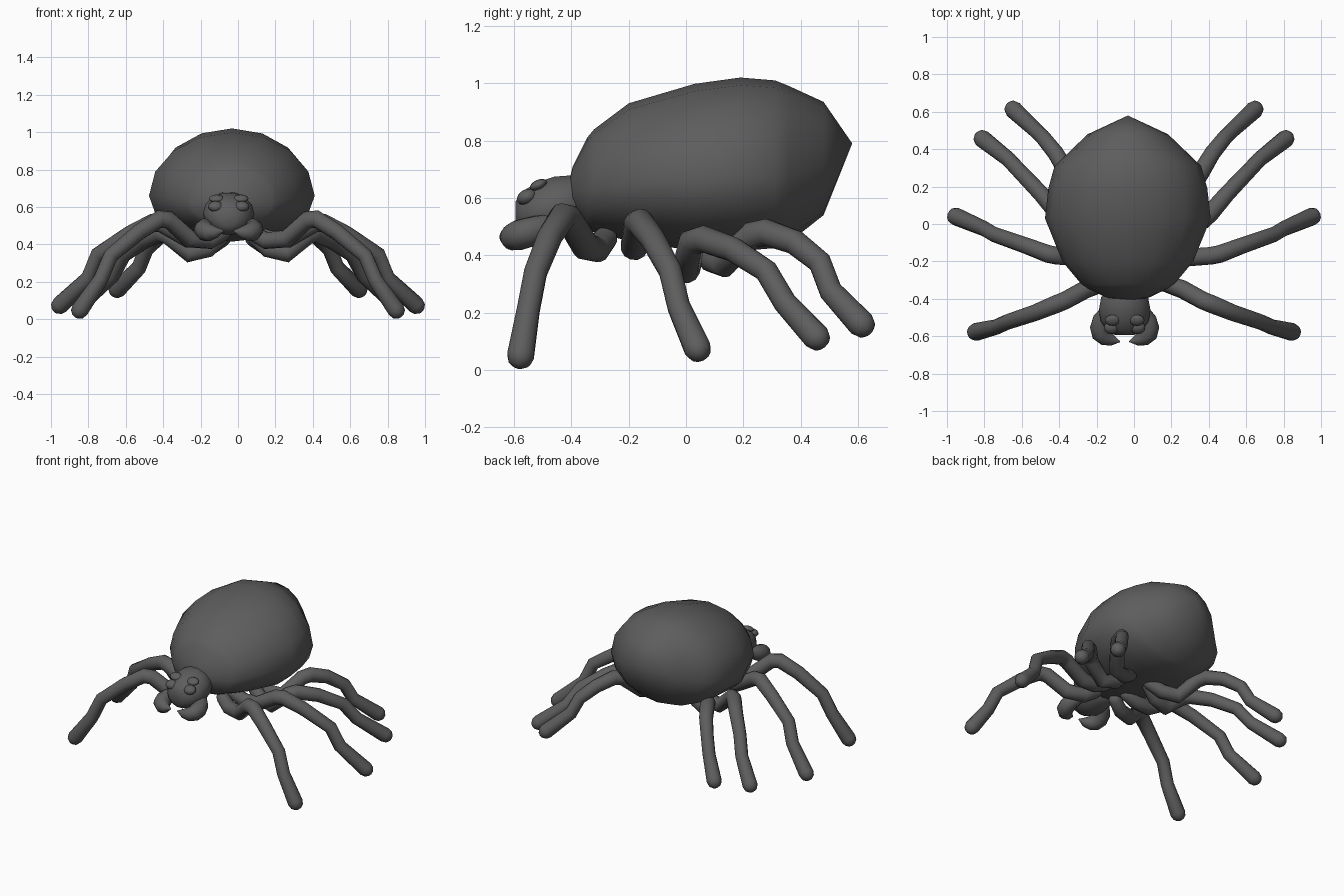
import bpy, bmesh, math
from mathutils import Vector, Matrix

if "Cube" in bpy.data.objects:
    bpy.data.objects.remove(bpy.data.objects["Cube"])

grey = bpy.data.materials.new("dark grey")
grey.diffuse_color = (0.11, 0.11, 0.11, 1)
grey.use_nodes = True
grey.node_tree.nodes["Principled BSDF"].inputs["Base Color"].default_value = grey.diffuse_color


def finish(name, bm):
    bmesh.ops.recalc_face_normals(bm, faces=bm.faces[:])
    for f in bm.faces:
        f.smooth = True
    me = bpy.data.meshes.new(name)
    bm.to_mesh(me)
    bm.free()
    me.materials.append(grey)
    ob = bpy.data.objects.new(name, me)
    bpy.context.collection.objects.link(ob)
    return ob


def skin(name, rings):
    """Bridge equal-sized rings of points and close both ends."""
    bm = bmesh.new()
    loops = [[bm.verts.new(p) for p in ring] for ring in rings]
    n = len(loops[0])
    for a, b in zip(loops, loops[1:]):
        for i in range(n):
            j = (i + 1) % n
            bm.faces.new((a[i], a[j], b[j], b[i]))
    for loop in (loops[0], loops[-1]):
        c = bm.verts.new(sum((v.co for v in loop), Vector()) / n)
        for i in range(n):
            bm.faces.new((loop[i], loop[(i + 1) % n], c))
    bmesh.ops.remove_doubles(bm, verts=bm.verts[:], dist=0.0005)
    return finish(name, bm)


def limb(name, path, radii, sides=12):
    """Round tube along a path with domed ends."""
    pts, rad = [Vector(p) for p in path], list(radii)
    d0, d1 = (pts[0] - pts[1]).normalized(), (pts[-1] - pts[-2]).normalized()
    r0, r1 = rad[0], rad[-1]
    for t in (35, 65, 85):
        s, c = math.sin(math.radians(t)), math.cos(math.radians(t))
        pts.insert(0, Vector(path[0]) + d0 * r0 * s)
        rad.insert(0, r0 * c)
        pts.append(Vector(path[-1]) + d1 * r1 * s)
        rad.append(r1 * c)
    rings, side = [], None
    for i, p in enumerate(pts):
        a = (p - pts[max(i - 1, 0)]).normalized()
        b = (pts[min(i + 1, len(pts) - 1)] - p).normalized()
        t = (a + b).normalized()
        if side is None:
            side = t.orthogonal()
        side = (side - t * side.dot(t)).normalized()
        up = t.cross(side)
        rings.append([p + (side * math.cos(k * math.tau / sides) + up * math.sin(k * math.tau / sides)) * rad[i]
                      for k in range(sides)])
    return skin(name, rings)


def ball(name, loc, size, tilt=0.0, u=16, v=10):
    bm = bmesh.new()
    m = Matrix.Translation(loc) @ Matrix.Rotation(tilt, 4, 'X') @ Matrix.Diagonal((*size, 1))
    bmesh.ops.create_uvsphere(bm, u_segments=u, v_segments=v, radius=1, matrix=m)
    return finish(name, bm)


# Abdomen: 16-sided sections (y, top, bottom, half width) closing to a point at each end
sections = [(-0.412, 0.64, 0.64, 0), (-0.395, 0.71, 0.56, 0.11), (-0.345, 0.81, 0.49, 0.215),
            (-0.32, 0.84, 0.48, 0.25), (-0.2, 0.93, 0.45, 0.35), (0.03, 0.998, 0.415, 0.443),
            (0.19, 1.02, 0.415, 0.425), (0.31, 1.01, 0.425, 0.392), (0.36, 0.99, 0.445, 0.34),
            (0.48, 0.935, 0.54, 0.215), (0.58, 0.79, 0.79, 0)]
rings = []
for y, top, bottom, w in sections:
    mid = (top + bottom) / 2 - 0.08 * (top - bottom)
    ring = []
    for k in range(16):
        a = k * math.tau / 16
        s = math.sin(a)
        ring.append((-0.033 + w * math.cos(a), y, mid + s * (top - mid if s > 0 else mid - bottom)))
    rings.append(ring)
skin("abdomen", rings)

# Head: sections (y, top, bottom, half width), blunt at the back
HX = -0.05
head = [(-0.36, 0.672, 0.50, 0.10), (-0.39, 0.682, 0.475, 0.125), (-0.46, 0.677, 0.45, 0.138),
        (-0.52, 0.657, 0.45, 0.128), (-0.57, 0.625, 0.465, 0.092), (-0.594, 0.59, 0.495, 0.05)]
skin("head", [[(HX + w * math.cos(k * math.tau / 14), y,
                (t + b) / 2 + (t - b) / 2 * math.sin(k * math.tau / 14)) for k in range(14)]
              for y, t, b, w in head])

# Eyes and curved fangs
for side, s in (("left", -1), ("right", 1)):
    ball(side + "_main_eye", (HX + s * 0.07, -0.555, 0.603), (0.041, 0.036, 0.027), math.radians(25), 12, 8)
    ball(side + "_upper_eye", (HX + s * 0.065, -0.515, 0.645), (0.041, 0.032, 0.018), math.radians(25), 12, 8)
    limb(side + "_fang",
         [(HX + s * x, y, z) for x, y, z in
          ((0.10, -0.47, 0.51), (0.125, -0.51, 0.495), (0.133, -0.55, 0.48), (0.125, -0.585, 0.47),
           (0.10, -0.608, 0.463), (0.065, -0.622, 0.465), (0.03, -0.628, 0.472))],
         (0.035, 0.046, 0.053, 0.053, 0.046, 0.03, 0.006))

# Legs: hip, sag, knee, thigh, shin joint and foot, mirrored left and right
legs = {
    "front": [(0.08, -0.28, 0.46), (0.15, -0.31, 0.42), (0.26, -0.35, 0.43), (0.37, -0.41, 0.53),
              (0.42, -0.43, 0.535), (0.53, -0.475, 0.465), (0.68, -0.525, 0.34), (0.735, -0.55, 0.21),
              (0.845, -0.577, 0.05)],
    "second": [(0.09, -0.18, 0.46), (0.17, -0.18, 0.43), (0.27, -0.18, 0.43), (0.41, -0.17, 0.51),
               (0.46, -0.16, 0.515), (0.58, -0.115, 0.455), (0.75, -0.055, 0.345), (0.80, -0.025, 0.22),
               (0.952, 0.04, 0.075)],
    "third": [(0.09, 0.03, 0.44), (0.16, 0.01, 0.375), (0.26, 0.0, 0.35), (0.37, 0.02, 0.445),
              (0.41, 0.06, 0.457), (0.50, 0.165, 0.42), (0.61, 0.28, 0.345), (0.67, 0.345, 0.235),
              (0.81, 0.455, 0.115)],
    "rear": [(0.08, 0.06, 0.43), (0.15, 0.09, 0.385), (0.25, 0.13, 0.37), (0.33, 0.23, 0.47),
             (0.36, 0.28, 0.48), (0.42, 0.38, 0.445), (0.49, 0.467, 0.375), (0.53, 0.505, 0.275),
             (0.645, 0.612, 0.16)],
}
for pair, path in legs.items():
    for side, s in (("left", -1), ("right", 1)):
        limb(f"{side}_{pair}_leg", [(s * x, y, z) for x, y, z in path],
             (0.042, 0.046, 0.049, 0.048, 0.048, 0.044, 0.041, 0.041, 0.048))
